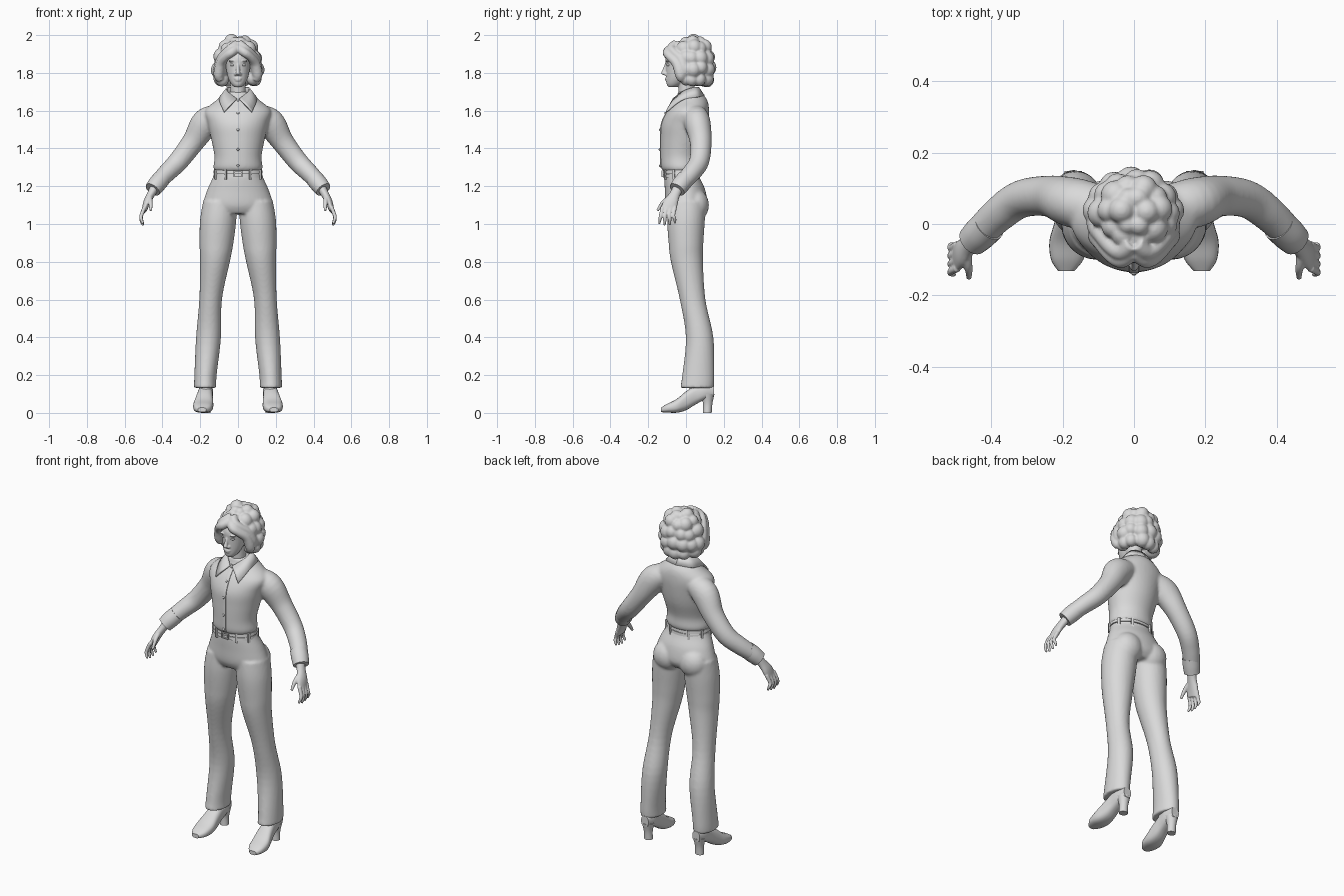
import bpy
import bmesh
import math
import random
from mathutils import Vector, Matrix

random.seed(4)
cube = bpy.data.objects.get("Cube")
if cube:
    bpy.data.objects.remove(cube, do_unlink=True)

X, Y, Z = Vector((1, 0, 0)), Vector((0, 1, 0)), Vector((0, 0, 1))

clay = bpy.data.materials.new("clay grey")
clay.use_nodes = True
clay.diffuse_color = (.7, .7, .7, 1)
clay.node_tree.nodes["Principled BSDF"].inputs["Base Color"].default_value = clay.diffuse_color


def sample(rows, steps=5):
    """Smooth curve through rows of numbers (Catmull-Rom)."""
    out = []
    last = len(rows) - 1
    for i in range(last):
        a, b, c, d = (rows[max(0, min(last, i + k))] for k in (-1, 0, 1, 2))
        for s in range(steps):
            t = s / steps
            out.append([q + .5 * t * (r - p + t * (2*p - 5*q + 4*r - w + t * (3*(q - r) + w - p)))
                        for p, q, r, w in zip(a, b, c, d)])
    return out + [list(rows[last])]


def loft(bm, rows, axis=None, ref=Y, sides=24, power=1.0):
    """Closed skin over elliptical sections (x, y, z, radius, radius along ref)."""
    rows = sample(rows)
    rings = []
    for i, (x, y, z, ra, rb) in enumerate(rows):
        ahead = Vector(rows[min(i + 1, len(rows) - 1)][:3])
        t = axis or (ahead - Vector(rows[max(i - 1, 0)][:3])).normalized()
        v = (ref - t * ref.dot(t)).normalized()
        u = v.cross(t)
        ring = []
        for k in range(sides):
            c, s = math.cos(math.tau * k / sides), math.sin(math.tau * k / sides)
            c, s = (math.copysign(abs(n) ** power, n) for n in (c, s))
            ring.append(bm.verts.new(Vector((x, y, z)) + u * c * ra + v * s * rb))
        rings.append(ring)
    for low, high in zip(rings, rings[1:]):
        for k in range(sides):
            n = (k + 1) % sides
            bm.faces.new((low[k], low[n], high[n], high[k]))
    bm.faces.new(rings[0])
    bm.faces.new(rings[-1])


def ball(bm, centre, radii):
    place = Matrix.Translation(centre) @ Matrix.Diagonal((*radii, 1))
    bmesh.ops.create_uvsphere(bm, u_segments=20, v_segments=12, radius=1, matrix=place)


def box(bm, centre, size, turn=0):
    place = Matrix.Translation(centre) @ Matrix.Rotation(turn, 4, 'Z') @ Matrix.Diagonal((*size, 1))
    bmesh.ops.create_cube(bm, size=1, matrix=place)


def finish(bm, name, mirror=False, voxel=0, relax=0, thick=0):
    bmesh.ops.recalc_face_normals(bm, faces=bm.faces)
    mesh = bpy.data.meshes.new(name)
    bm.to_mesh(mesh)
    bm.free()
    mesh.materials.append(clay)
    ob = bpy.data.objects.new(name, mesh)
    bpy.context.collection.objects.link(ob)
    bpy.ops.object.select_all(action='DESELECT')
    ob.select_set(True)
    bpy.context.view_layer.objects.active = ob
    bpy.ops.object.shade_smooth_by_angle(angle=math.radians(40))
    if thick:
        ob.modifiers.new("thickness", 'SOLIDIFY').thickness = thick
    if mirror:
        ob.modifiers.new("mirror", 'MIRROR').use_mirror_merge = False
    if voxel:
        fuse = ob.modifiers.new("fuse", 'REMESH')
        fuse.mode, fuse.voxel_size, fuse.use_smooth_shade = 'VOXEL', voxel, True
    if relax:
        soft = ob.modifiers.new("relax", 'SMOOTH')
        soft.factor, soft.iterations = .5, relax
    return ob


# Trousers: pelvis, seat and flared legs fused together
bm = bmesh.new()
loft(bm, [(0, -.025, 1.275, .122, .088), (0, -.02, 1.24, .136, .095), (0, -.005, 1.18, .163, .107),
          (0, .003, 1.1, .187, .11), (0, 0, 1.055, .17, .085)], Z, sides=40)
for side in (-1, 1):
    ball(bm, (side * .085, .05, 1.1), (.085, .072, .085))
    loft(bm, [(side * x, y, z, a, b) for x, y, z, a, b in (
        (.095, .005, 1.12, .09, .1), (.105, 0, 1.02, .096, .1), (.114, 0, .9, .09, .092),
        (.122, .005, .8, .079, .085), (.145, .035, .6, .06, .068), (.156, .072, .4, .066, .073),
        (.172, .065, .2, .059, .085), (.174, .058, .132, .059, .089))], Z, sides=32)
finish(bm, "trousers", voxel=.008, relax=5)

# Belt with loops and buckle
bm = bmesh.new()
for z in (1.255, 1.277):
    loft(bm, [(0, -.025, z - .009, .131, .097), (0, -.025, z + .009, .128, .095)], Z, sides=48)
finish(bm, "belt")
bm = bmesh.new()
for degrees in (25, 62, 118, 155, 205, 240, 300, 335):
    a = math.radians(degrees)
    box(bm, (.132 * math.cos(a), -.025 + .098 * math.sin(a), 1.262), (.01, .014, .055), a)
finish(bm, "belt_loops")
bm = bmesh.new()
for side in (-1, 1):
    box(bm, (side * .02, -.124, 1.266), (.006, .01, .034))
    box(bm, (0, -.124, 1.266 + side * .015), (.044, .01, .006))
finish(bm, "belt_buckle")

# Shirt: torso and sleeves fused together
torso = [(0, -.025, 1.278, .12, .092), (0, -.027, 1.3, .13, .105), (0, -.028, 1.36, .125, .107),
         (0, -.015, 1.45, .142, .12), (0, -.006, 1.53, .16, .124), (0, .012, 1.6, .175, .11),
         (0, .028, 1.655, .115, .085), (0, .018, 1.7, .062, .06)]
bm = bmesh.new()
loft(bm, torso, Z, sides=40)
for side in (-1, 1):
    loft(bm, [(side * x, y, z, a, b) for x, y, z, a, b in (
        (.1, .045, 1.575, .06, .065), (.17, .06, 1.535, .077, .07), (.237, .078, 1.435, .06, .058),
        (.315, .07, 1.333, .054, .053), (.375, .03, 1.272, .049, .05), (.425, -.018, 1.22, .044, .046))])
finish(bm, "shirt", voxel=.008, relax=5)

# Button placket and buttons follow the chest line
chest = [r for r in sample(torso) if 1.29 < r[2] < 1.67]
bm = bmesh.new()
loft(bm, [(0, y - b + .001, z, .014, .004) for x, y, z, a, b in chest], Z, sides=12, power=.5)
finish(bm, "placket")
bm = bmesh.new()
for row in chest[2::6]:
    ball(bm, (0, row[1] - row[4] - .004, row[2]), (.007, .005, .007))
finish(bm, "buttons")

# Pointed collar: a strip between neck edge and outer edge
edges = [(0, .068, 1.725, 0, .1, 1.68), (.055, .045, 1.725, .09, .065, 1.675),
         (.058, -.015, 1.705, .1, -.03, 1.655), (.008, -.07, 1.665, .075, -.108, 1.595)]
bm = bmesh.new()
pairs = [(bm.verts.new(r[:3]), bm.verts.new(r[3:])) for r in sample(edges)]
for (a, b), (c, d) in zip(pairs, pairs[1:]):
    bm.faces.new((a, b, d, c))
finish(bm, "collar", mirror=True, thick=.008)

# Cuffs
bm = bmesh.new()
loft(bm, [(.405, -.002, 1.24, .047, .048), (.43, -.026, 1.21, .047, .048), (.452, -.047, 1.182, .043, .044)])
finish(bm, "cuffs", mirror=True)

# Hands with four fingers and a thumb
bm = bmesh.new()
loft(bm, [(.44, -.04, 1.195, .024, .028), (.462, -.06, 1.155, .021, .028),
          (.482, -.08, 1.115, .019, .038), (.497, -.097, 1.07, .013, .04)])
for i in range(4):
    y, tip = -.128 + .022 * i, .008 * abs(i - 1.3)
    loft(bm, [(.494, y + .004, 1.09, .011, .011), (.512, y - .005, 1.045, .01, .01),
              (.512, y - .01 + .004 * i, 1.015 + tip, .009, .009),
              (.502, y - .014 + .006 * i, .99 + tip, .006, .006)], sides=12)
loft(bm, [(.468, -.07, 1.15, .014, .014), (.464, -.115, 1.12, .012, .012),
          (.462, -.135, 1.095, .01, .01), (.462, -.152, 1.07, .007, .007)], ref=X, sides=12)
finish(bm, "hands", mirror=True, voxel=.004, relax=2)

# Heeled shoes and the ankles inside the hems
bm = bmesh.new()
loft(bm, [(.19, -.132, .016, .022, .012), (.187, -.1, .025, .045, .023), (.184, -.05, .037, .053, .036),
          (.178, 0, .064, .046, .05), (.173, .05, .094, .039, .05), (.17, .1, .112, .037, .042),
          (.17, .148, .115, .024, .03)], Y, Z, power=.75)
finish(bm, "shoes", mirror=True)
bm = bmesh.new()
loft(bm, [(.17, .115, .1, .036, .036), (.17, .115, .05, .025, .025), (.17, .113, 0, .025, .023)], Z)
finish(bm, "shoe_heels", mirror=True)
bm = bmesh.new()
loft(bm, [(.172, .06, .09, .035, .05), (.172, .07, .2, .035, .04)], Z)
finish(bm, "ankles", mirror=True)

# Head and neck with nose, lips, brows
bm = bmesh.new()
loft(bm, [(0, .012, 1.64, .045, .045), (0, .002, 1.7, .041, .042), (0, .005, 1.8, .043, .045)], Z)
loft(bm, [(0, -.072, 1.725, .02, .022), (0, -.06, 1.742, .037, .043), (0, -.045, 1.775, .053, .06),
          (0, -.03, 1.83, .064, .077), (0, -.02, 1.88, .068, .088), (0, -.005, 1.94, .055, .075)], Z, sides=32)
loft(bm, [(0, -.102, 1.85, .007, .009), (0, -.112, 1.82, .009, .011), (0, -.118, 1.797, .013, .014),
          (0, -.108, 1.788, .01, .01)], Z, sides=16)
for z, width in ((1.77, .022), (1.761, .018)):
    ball(bm, (0, -.1, z), (width, .011, .006))
for side in (-1, 1):
    ball(bm, (side * .012, -.107, 1.793), (.009, .01, .008))
    ball(bm, (side * .03, -.097, 1.863), (.022, .012, .006))
finish(bm, "head", voxel=.004, relax=2)
bm = bmesh.new()
ball(bm, (.028, -.09, 1.842), (.014, .014, .008))
finish(bm, "eyes", mirror=True)

# Curly bobbed hair: a cap, rings of curls and swept front locks
bm = bmesh.new()
ball(bm, (0, .035, 1.875), (.105, .105, .11))
curls = [(1.768, .09, .075, 11, .04), (1.822, .1, .085, 12, .042), (1.88, .088, .083, 12, .04),
         (1.93, .068, .07, 10, .04), (1.962, .035, .04, 6, .035)]
for z, rx, ry, count, size in curls:
    for k in range(count):
        a = math.tau * (k + random.uniform(-.2, .2)) / count
        if z < 1.9 and math.sin(a) < -.5:
            continue
        r = size * random.uniform(.85, 1.1)
        spot = (rx * math.cos(a), .035 + ry * math.sin(a), z + random.uniform(-.008, .008))
        ball(bm, spot, (r, r, r * 1.05))
for side in (-1, 1):
    for lift in (0, .022):
        loft(bm, [(side * x, y + lift, z + lift, r, r) for x, y, z, r in (
            (.005, -.075, 1.93, .026), (.035, -.1, 1.908, .024), (.065, -.085, 1.885, .022),
            (.09, -.05, 1.85, .026), (.102, -.03, 1.79, .028), (.09, -.025, 1.76, .018))], ref=X, sides=14)
finish(bm, "hair", voxel=.006, relax=2)
